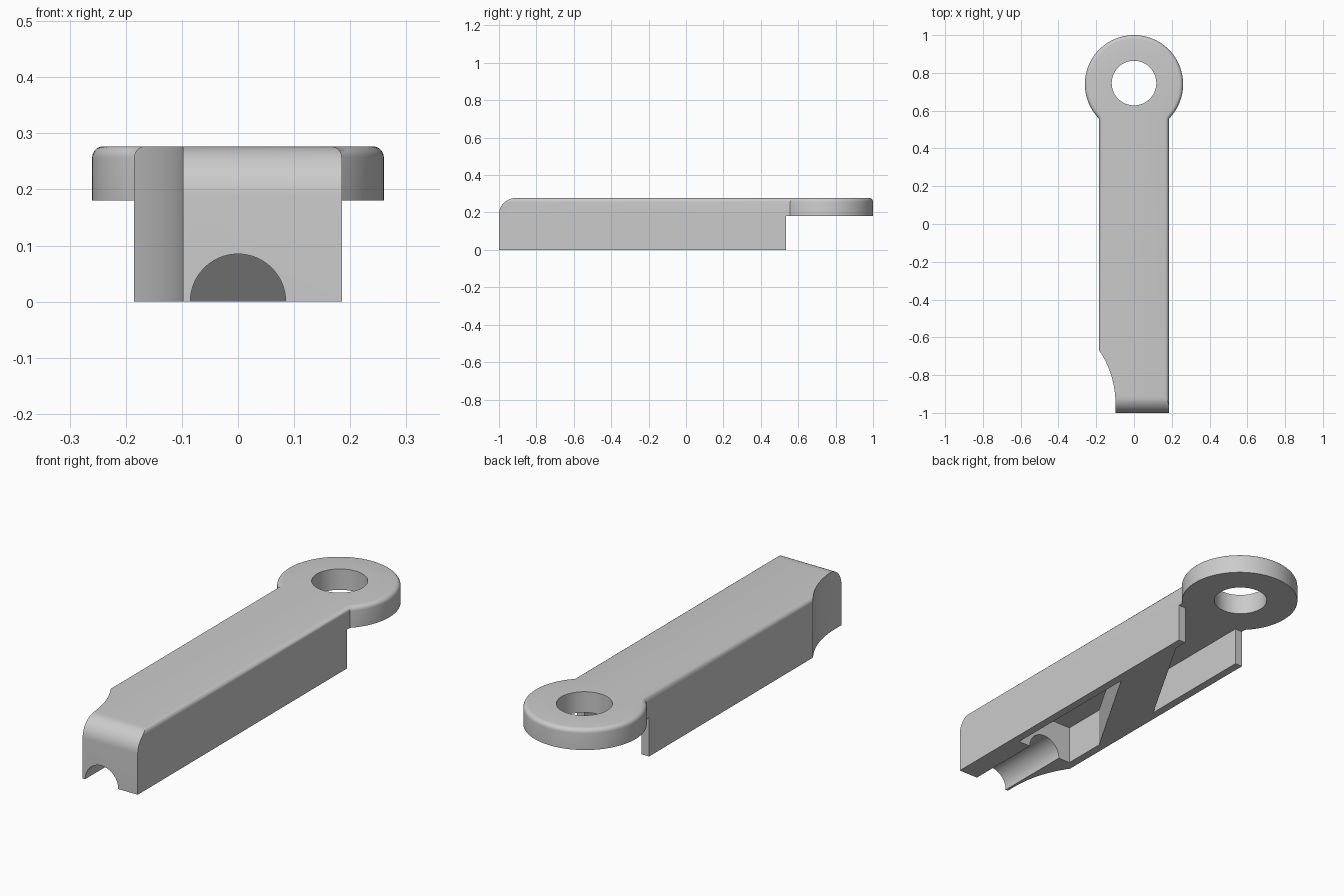
import bpy, bmesh, math
from mathutils import Vector

cube = bpy.data.objects.get("Cube")
if cube:
    bpy.data.objects.remove(cube, do_unlink=True)

HALF_W, TOP, RING_Z = 0.185, 0.277, 0.18
RING_Y, RING_R = 0.74, 0.26
WALL_X = 0.147

grey = bpy.data.materials.new("plain grey")
grey.use_nodes = True
grey.diffuse_color = (0.6, 0.6, 0.6, 1)
grey.node_tree.nodes["Principled BSDF"].inputs["Base Color"].default_value = (0.6, 0.6, 0.6, 1)


def arc(cx, cy, r, start, end, n):
    """Points along an arc, angles in degrees."""
    angles = [math.radians(start + (end - start) * i / n) for i in range(n + 1)]
    return [(cx + r * math.cos(a), cy + r * math.sin(a)) for a in angles]


def prism(name, points, lo, hi, axis="z", top_bevel=0):
    """Extrude a 2D outline along an axis, optionally rounding its far rim."""
    place = {"z": lambda a, b, t: (a, b, t),
             "x": lambda a, b, t: (t, a, b),
             "y": lambda a, b, t: (a, t, b)}[axis]
    bm = bmesh.new()
    face = bm.faces.new([bm.verts.new(place(a, b, lo)) for a, b in points])
    new = bmesh.ops.extrude_face_region(bm, geom=[face])["geom"]
    verts = [g for g in new if isinstance(g, bmesh.types.BMVert)]
    bmesh.ops.translate(bm, verts=verts, vec=Vector(place(0, 0, hi - lo)))
    bmesh.ops.recalc_face_normals(bm, faces=bm.faces)
    if top_bevel:
        rim = [e for e in bm.edges if all(v.co.z > hi - 1e-4 for v in e.verts)]
        bmesh.ops.bevel(bm, geom=rim, offset=top_bevel, segments=5,
                        profile=0.5, affect="EDGES")
    mesh = bpy.data.meshes.new(name)
    bm.to_mesh(mesh)
    bm.free()
    obj = bpy.data.objects.new(name, mesh)
    bpy.context.collection.objects.link(obj)
    return obj


# Arm and ring share one outline
join = math.degrees(math.acos(HALF_W / RING_R))
outline = [(-HALF_W, -1), (HALF_W, -1)]
outline += arc(0, RING_Y, RING_R, -join, 180 + join, 72)
body = prism("lever_arm", outline, 0, TOP, top_bevel=0.02)
body.data.materials.append(grey)

cutters = []

# Space below the ring, running into the rear pocket up to the slanted rib
half = [(WALL_X, 0.535), (0.4, 0.535), (0.4, 1.2)]
rear = [(-WALL_X, -0.04), (WALL_X, 0.47)] + half + [(-x, y) for x, y in reversed(half)]
cutters.append(prism("rear_pocket_cutter", rear, -0.1, RING_Z))

# Front pocket between the rib and the front block
front = [(-WALL_X, -0.628), (WALL_X, -0.628), (WALL_X, 0.085), (-WALL_X, -0.42)]
cutters.append(prism("front_pocket_cutter", front, -0.1, RING_Z))

# Ring hole
cutters.append(prism("hole_cutter", arc(0, 0.746, 0.118, 0, 355, 71), 0.1, 0.4))

# Half-round channel through the front block
cutters.append(prism("channel_cutter", arc(0, 0, 0.085, 0, 354, 59), -1.1, -0.55, axis="y"))

# Curved side notch at the front
R, ny, nx = 0.5, -0.95, -0.098
notch = [(nx, -1.1)] + arc(nx - R, ny, R, 0, 40, 20) + [(-0.5, -0.6), (-0.5, -1.1)]
cutters.append(prism("notch_cutter", notch, -0.1, 0.4))

# Large round on the front top edge
r = 0.088
fillet = arc(-1 + r, TOP - r, r, 180, 90, 12) + [(-1 + r, 0.4), (-1.1, 0.4), (-1.1, TOP - r)]
cutters.append(prism("front_round_cutter", fillet, -0.4, 0.4, axis="x"))

# Carve the body and discard the cutters
bpy.context.view_layer.objects.active = body
for cutter in cutters:
    cutter.hide_render = True
    mod = body.modifiers.new("cut", "BOOLEAN")
    mod.operation, mod.solver, mod.object = "DIFFERENCE", "EXACT", cutter
    bpy.ops.object.modifier_apply(modifier=mod.name)
    bpy.data.objects.remove(cutter, do_unlink=True)

bpy.ops.object.select_all(action="DESELECT")
body.select_set(True)
bpy.ops.object.shade_smooth_by_angle(angle=math.radians(30))
